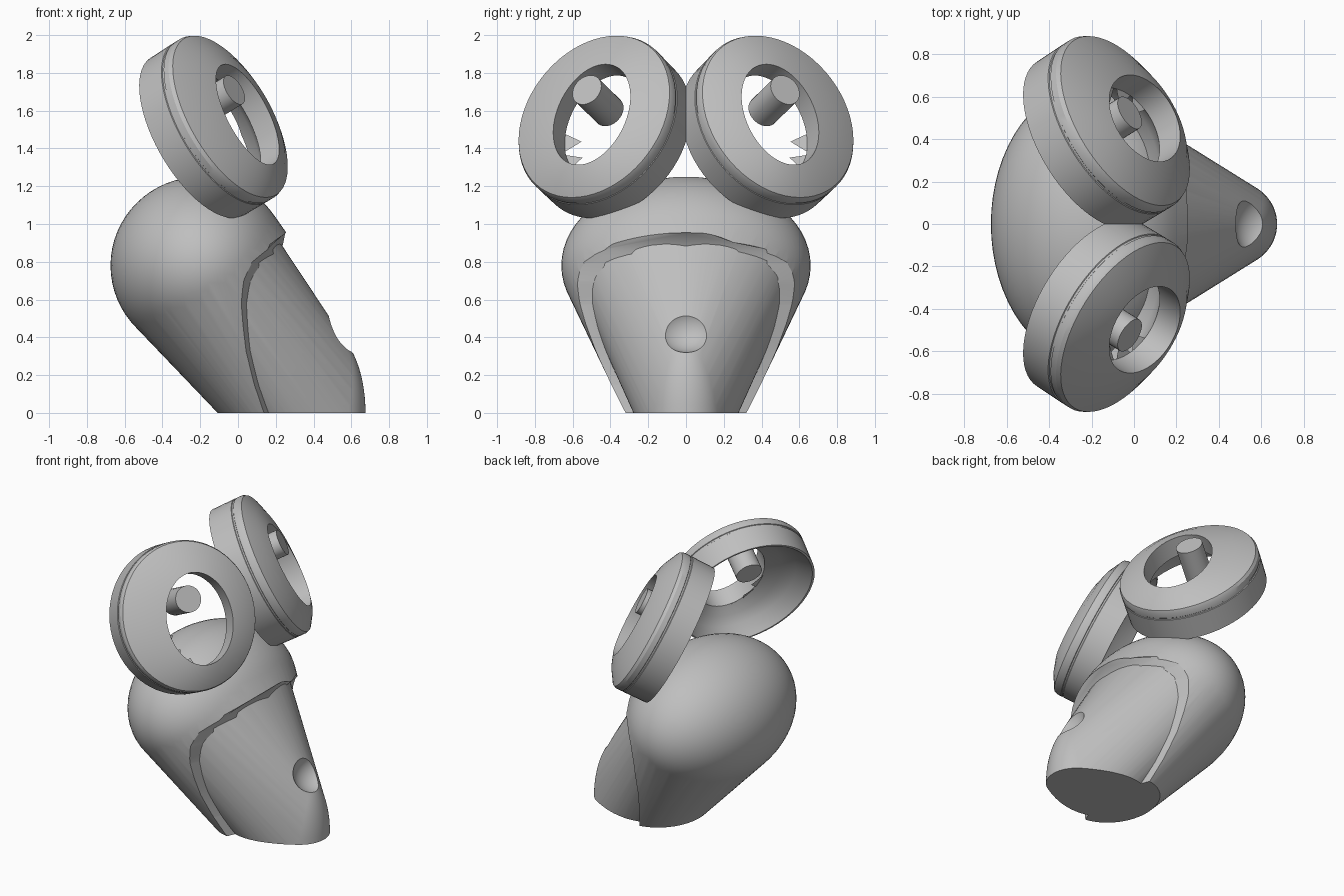
import bpy, bmesh, math
from mathutils import Vector, Matrix

cube = bpy.data.objects.get("Cube")
if cube:
    bpy.data.objects.remove(cube, do_unlink=True)

grey = bpy.data.materials.new("plain grey")
grey.use_nodes = True
GREY = (0.52, 0.52, 0.52, 1)
grey.diffuse_color = GREY
grey.node_tree.nodes["Principled BSDF"].inputs["Base Color"].default_value = GREY


def finish(bm, name):
    bmesh.ops.recalc_face_normals(bm, faces=bm.faces)
    mesh = bpy.data.meshes.new(name)
    bm.to_mesh(mesh)
    bm.free()
    mesh.materials.append(grey)
    obj = bpy.data.objects.new(name, mesh)
    bpy.context.collection.objects.link(obj)
    return obj


def smooth(obj, degrees=30):
    bpy.ops.object.select_all(action="DESELECT")
    obj.select_set(True)
    bpy.context.view_layer.objects.active = obj
    bpy.ops.object.shade_smooth_by_angle(angle=math.radians(degrees))


def keep_above(bm, normal):
    geom = bm.verts[:] + bm.edges[:] + bm.faces[:]
    bmesh.ops.bisect_plane(bm, geom=geom, plane_co=(0, 0, 0), plane_no=normal, clear_inner=True)


def ellipsoid(bm, centre, radii):
    mat = Matrix.Translation(centre) @ Matrix.Diagonal((*radii, 1))
    bmesh.ops.create_uvsphere(bm, u_segments=64, v_segments=32, radius=1, matrix=mat)


def hull_of(source):
    """Closed convex hull round the vertices of a mesh, which is used up."""
    bm = bmesh.new()
    for v in source.verts:
        bm.verts.new(v.co)
    source.free()
    bmesh.ops.remove_doubles(bm, verts=bm.verts[:], dist=0.0005)
    bmesh.ops.convex_hull(bm, input=bm.verts[:])
    bmesh.ops.delete(bm, geom=[v for v in bm.verts if not v.link_faces], context="VERTS")
    return bm


def tapered_shell(name, head_radii, tip_radii):
    """Hull wrapped round a wide head and a narrow tip, cut flat at the floor."""
    bm = bmesh.new()
    ellipsoid(bm, (-0.2, 0, 0.78), head_radii)
    ellipsoid(bm, (0.47, 0, 0), tip_radii)
    bm = hull_of(bm)
    keep_above(bm, (0, 0, 1))
    return finish(hull_of(bm), name)


def boolean(obj, cutter, operation):
    mod = obj.modifiers.new("cut", "BOOLEAN")
    mod.object, mod.operation, mod.solver = cutter, operation, "EXACT"
    deps = bpy.context.evaluated_depsgraph_get()
    mesh = bpy.data.meshes.new_from_object(obj.evaluated_get(deps))
    obj.modifiers.clear()
    obj.data = mesh
    bpy.data.objects.remove(cutter, do_unlink=True)


# Snout with a round nostril
snout = tapered_shell("snout", (0.42, 0.6, 0.42), (0.205, 0.2, 0.43))
bm = bmesh.new()
ellipsoid(bm, (0.61, 0, 0.46), (0.14, 0.165, 0.14))
boolean(snout, finish(bm, "nostril_cutter"), "DIFFERENCE")
smooth(snout)

# Hood over the head; its curved front lip slants inward towards the middle
hood = tapered_shell("hood", (0.475, 0.66, 0.47), (0.24, 0.19, 0.55))
edge = [(0.04, -0.1), (0.03, 0), (0.01, 0.15), (0.0, 0.33), (0.01, 0.58), (0.028, 0.7),
        (0.06, 0.79), (0.13, 0.865), (0.25, 0.95), (0.6, 1.2), (0.6, 1.6), (-1, 1.6), (-1, -0.1)]
bm = bmesh.new()
slices = []
for y, slant in ((-1, 0), (-0.58, 0), (0, 1), (0.58, 0), (1, 0)):
    slices.append([bm.verts.new((x + slant * max(0, min(0.24, 1.2 * (0.95 - z))) * (x > -1), y, z))
                   for x, z in edge])
for a, b in zip(slices, slices[1:]):
    for i in range(len(edge)):
        bm.faces.new((a[i - 1], a[i], b[i], b[i - 1]))
bm.faces.new(slices[0])
bm.faces.new(slices[-1])
boolean(hood, finish(bm, "hood_cutter"), "INTERSECT")
smooth(hood)

# Frame of one ring: across, up and out; the other ring is mirrored
axis = Vector((0.75, 0.47, 0.46)).normalized()
across = Vector((0, 0, 1)).cross(axis).normalized()
frame = Matrix((across, axis.cross(across), axis)).transposed().to_4x4()
frame.translation = (-0.05, 0.483, 1.565)


def ring_point(s, angle, height):
    """s runs from 0 on the oval, off-centre bore to 1 on the outer rim."""
    bore = Vector((0.225 * math.cos(angle) - 0.04, 0.3 * math.sin(angle) - 0.03, height))
    rim = Vector((0.46 * math.cos(angle), 0.49 * math.sin(angle), height))
    return frame @ bore.lerp(rim, s)


def mirror(obj):
    mod = obj.modifiers.new("mirror", "MIRROR")
    mod.use_axis = (False, True, False)
    mod.use_mirror_merge = False


# Ring: outer wall with a fine groove, domed front, straight bore, hollow back
profile = [(0.985, -0.22), (1, -0.06), (0.98, -0.057), (0.98, -0.047), (1, -0.044),
           (1, -0.01), (0.96, 0.01), (0.5, 0.06), (0, 0.09), (0, -0.04),
           (0.35, -0.08), (0.65, -0.13), (0.93, -0.22)]
STEPS = 64
bm = bmesh.new()
loops = [[bm.verts.new(ring_point(s, math.tau * i / STEPS, h)) for s, h in profile]
         for i in range(STEPS)]
for i in range(STEPS):
    p, q = loops[i - 1], loops[i]
    for j in range(len(profile)):
        bm.faces.new((p[j - 1], q[j - 1], q[j], p[j]))
keep_above(bm, (0, 1, 0))
ring = finish(bm, "eye_rings")
smooth(ring, 25)
mirror(ring)

# Peg standing in each ring
bm = bmesh.new()
bmesh.ops.create_cone(bm, cap_ends=True, segments=32, radius1=0.087, radius2=0.087, depth=0.25)
tip = Vector((-0.02, 0.525, 1.71))
bm.transform(Matrix.Translation(tip - axis * 0.125) @ frame.to_3x3().to_4x4())
peg = finish(bm, "eye_pegs")
smooth(peg)
mirror(peg)

# Small ragged teeth on the lower back edge of each bore
bm = bmesh.new()
for turn in (-0.35, -0.8, -1.25):
    corners = ((0.05, turn - 0.2, -0.04), (0.05, turn + 0.2, -0.04), (-0.3, turn + 0.08, -0.08))
    bm.faces.new([bm.verts.new(ring_point(*corner)) for corner in corners])
mirror(finish(bm, "bore_teeth"))
